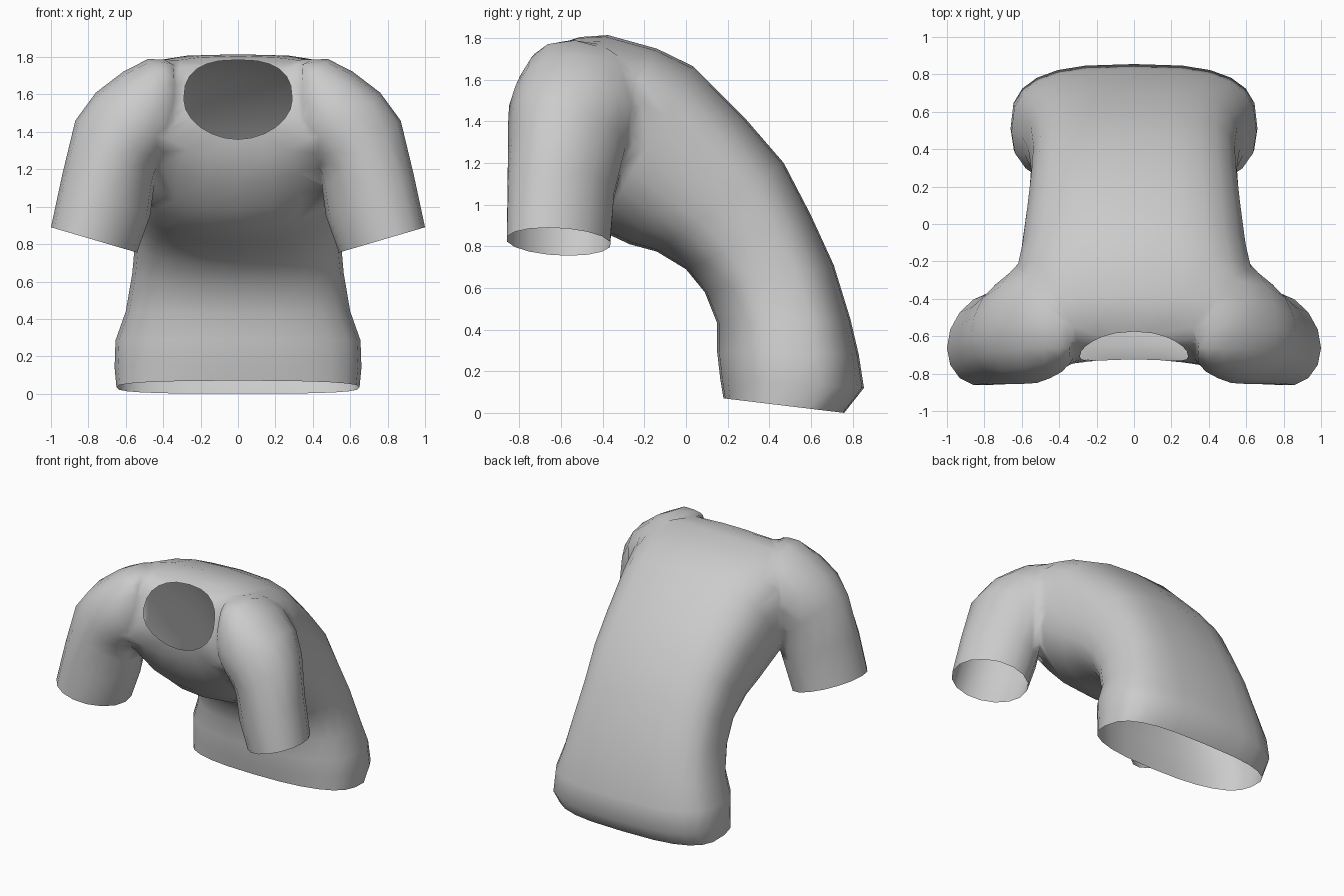
import bpy, bmesh, math
from mathutils import Vector
from mathutils.kdtree import KDTree

if "Cube" in bpy.data.objects:
    bpy.data.objects.remove(bpy.data.objects["Cube"])

cap_points = []  # one list of points per open end


def ring(p, q, axis, half, np, nq, count):
    """Superellipse section: p-q is one full diameter, axis*half the other radius.
    np and nq set the squareness of the p side and the q side."""
    c, u, v = (p + q) / 2, (p - q) / 2, axis * half
    pts = []
    for i in range(count):
        a = 2 * math.pi * i / count
        ca, sa = math.cos(a), math.sin(a)
        n = np if ca > 0 else nq
        pts.append(c + u * math.copysign(abs(ca) ** (2 / n), ca)
                   + v * math.copysign(abs(sa) ** (2 / n), sa))
    return pts


def bow(pts, half, amount):
    """Push the sides of a torso ring forward."""
    for p in pts:
        p.y -= amount * (p.x / half) ** 2
    return pts


def loft(name, rings):
    """Closed solid through a list of rings."""
    bm = bmesh.new()
    rows = [[bm.verts.new(p) for p in r] for r in rings]
    k = len(rows[0])
    for a, b in zip(rows, rows[1:]):
        for i in range(k):
            j = (i + 1) % k
            bm.faces.new((a[i], a[j], b[j], b[i]))
    caps = [bm.faces.new(rows[0]), bm.faces.new(rows[-1])]
    bmesh.ops.recalc_face_normals(bm, faces=bm.faces)
    bmesh.ops.triangulate(bm, faces=caps)
    me = bpy.data.meshes.new(name)
    bm.to_mesh(me)
    bm.free()
    ob = bpy.data.objects.new(name, me)
    bpy.context.collection.objects.link(ob)
    return ob


# Torso: front y,z / back y,z / half width / front and back squareness, hem to neck
torso = [
    (.18, .07, .76, .00, .65, 2.5, 3.0), (.165, .16, .855, .12, .66, 2.5, 2.9),
    (.15, .29, .83, .28, .655, 2.4, 2.9), (.15, .43, .79, .45, .60, 2.4, 3.0),
    (.09, .58, .71, .71, .565, 2.4, 3.0), (.00, .69, .60, .95, .55, 2.4, 3.0),
    (-.14, .775, .47, 1.20, .56, 2.4, 3.0), (-.27, .81, .28, 1.42, .58, 2.3, 3.0),
    (-.42, .88, .035, 1.665, .61, 2.2, 2.9), (-.54, .98, -.14, 1.75, .645, 2.1, 3.0),
    (-.65, 1.14, -.375, 1.815, .63, 2.1, 3.2), (-.71, 1.28, -.52, 1.815, .54, 2.6, 3.2)]
bows = [0] * 9 + [.01, .06, .13]
X = Vector((1, 0, 0))
rings = [bow(ring(Vector((0, a, b)), Vector((0, c, d)), X, w, nf, nb, 24), w, k)
         for (a, b, c, d, w, nf, nb), k in zip(torso, bows)]
# Neckline
neck = bow(ring(Vector((0, -.725, 1.36)), Vector((0, -.575, 1.785)), X, .29, 1.9, 2.6, 24),
           .29, .06)
rings.append(neck)
cap_points += [rings[0], neck]
shirt = loft("shirt", rings)

# Sleeves: top x,z / bottom x,z / front y / rear y / forward lean of outer side / squareness
sleeve = [
    (.33, 1.78, .34, 1.36, -.75, -.45, 0, 2.5), (.39, 1.80, .38, 1.29, -.79, -.36, 0, 2.5),
    (.48, 1.79, .42, 1.22, -.825, -.24, 0, 2.4), (.61, 1.755, .43, 1.20, -.85, -.20, .01, 2.3),
    (.76, 1.61, .44, 1.16, -.855, -.23, .02, 2.1), (.87, 1.46, .45, 1.10, -.855, -.29, .03, 2),
    (.94, 1.17, .47, .95, -.858, -.345, .04, 2), (1.0, .89, .54, .755, -.86, -.365, .05, 2)]
sleeves = []
for side, label in ((1, "right"), (-1, "left")):
    rs = []
    for tx, tz, bx, bz, f, r, lean, n in sleeve:
        y = (f + r) / 2
        rs.append(ring(Vector((side * tx, y - lean, tz)), Vector((side * bx, y + lean, bz)),
                       Vector((0, 1, 0)), (r - f) / 2, n, n, 16))
    cap_points.append(rs[-1])
    sleeves.append(loft(label + "_sleeve", rs))

# Weld sleeves to torso
for s in sleeves:
    m = shirt.modifiers.new("join", 'BOOLEAN')
    m.operation, m.solver, m.object = 'UNION', 'EXACT', s
dg = bpy.context.evaluated_depsgraph_get()
me = bpy.data.meshes.new_from_object(shirt.evaluated_get(dg))
shirt.modifiers.clear()
shirt.data = me
for s in sleeves:
    bpy.data.objects.remove(s)

# Open the hem, neck and cuffs
bm = bmesh.new()
bm.from_mesh(me)
for pts in cap_points:
    tree = KDTree(len(pts))
    for i, p in enumerate(pts):
        tree.insert(p, i)
    tree.balance()
    ends = [f for f in bm.faces if all(tree.find(v.co)[2] < .0005 for v in f.verts)]
    bmesh.ops.delete(bm, geom=ends, context='FACES')

# Soften the seams around the shoulders
bmesh.ops.remove_doubles(bm, verts=bm.verts, dist=.012)
seam = {v for e in bm.edges if len(e.link_faces) == 2 and e.calc_face_angle(0) > .45
        for v in e.verts}
soft = [v for v in seam if v.co.z > 1.2 and not v.is_boundary]
for _ in range(3):
    bmesh.ops.smooth_vert(bm, verts=soft, factor=.35,
                          use_axis_x=True, use_axis_y=True, use_axis_z=True)
bmesh.ops.recalc_face_normals(bm, faces=bm.faces)
bm.to_mesh(me)
bm.free()
for p in me.polygons:
    p.use_smooth = True
